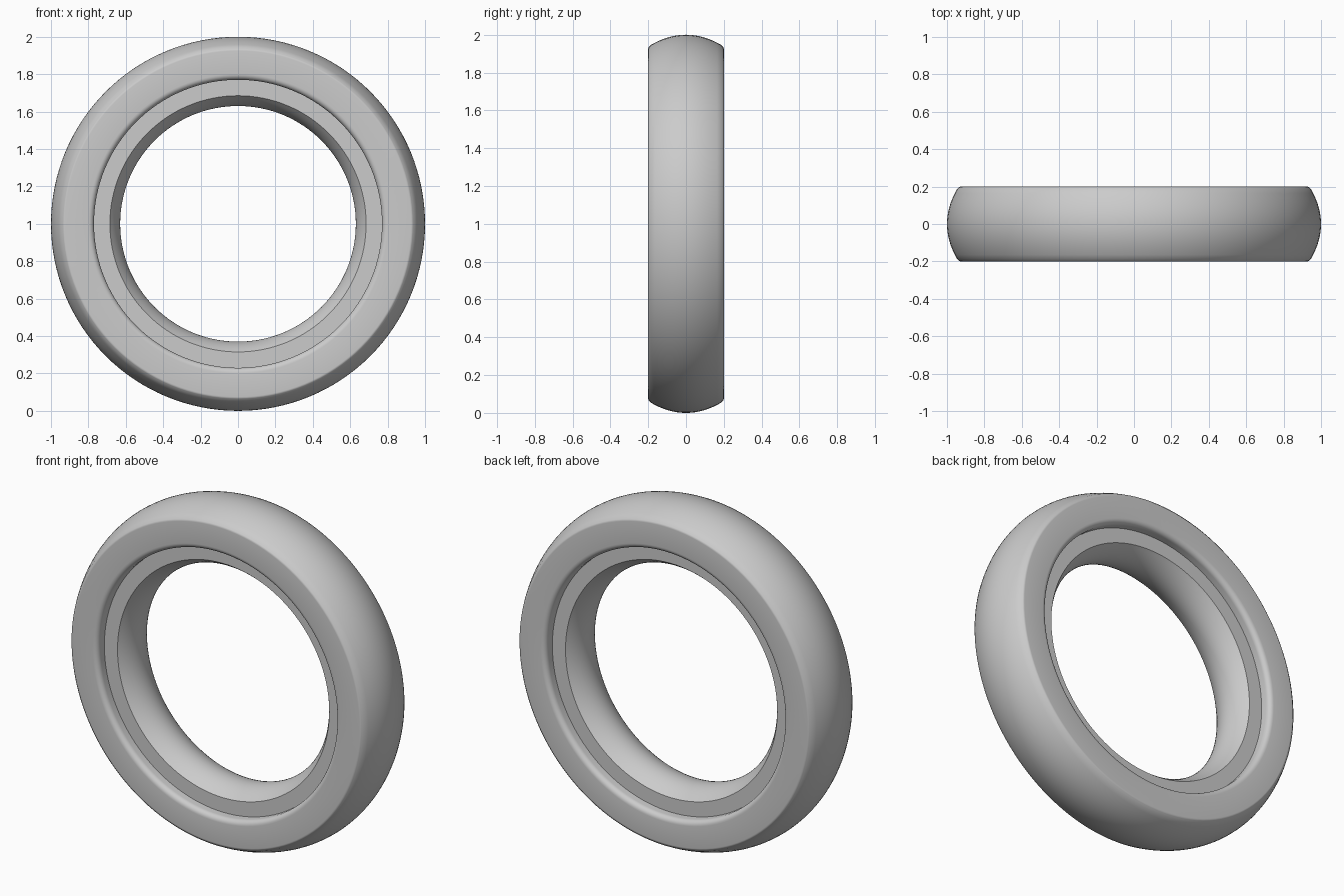
import bpy, bmesh, math

if "Cube" in bpy.data.objects:
    bpy.data.objects.remove(bpy.data.objects["Cube"])

SEG = 128
CENTRE_Z = 1.0


def arc(r0, y0, rad_r, rad_y, a0, a1, n):
    """Elliptical arc of (radius, y) points, angles in degrees."""
    pts = []
    for i in range(n + 1):
        a = math.radians(a0 + (a1 - a0) * i / n)
        pts.append((r0 + rad_r * math.cos(a), y0 + rad_y * math.sin(a)))
    return pts


def revolve(name, profile):
    """Spin a closed (radius, y) profile around the wheel's y axis."""
    bm = bmesh.new()
    rings = []
    for s in range(SEG):
        t = 2 * math.pi * s / SEG
        rings.append([bm.verts.new((r * math.cos(t), y, CENTRE_Z + r * math.sin(t)))
                      for r, y in profile])
    n = len(profile)
    for s in range(SEG):
        a, b = rings[s], rings[(s + 1) % SEG]
        for i in range(n):
            j = (i + 1) % n
            bm.faces.new((a[i], a[j], b[j], b[i]))
    bmesh.ops.recalc_face_normals(bm, faces=bm.faces)
    mesh = bpy.data.meshes.new(name)
    bm.to_mesh(mesh)
    bm.free()
    obj = bpy.data.objects.new(name, mesh)
    bpy.context.collection.objects.link(obj)
    bpy.ops.object.select_all(action='DESELECT')
    obj.select_set(True)
    bpy.context.view_layer.objects.active = obj
    bpy.ops.object.shade_smooth_by_angle(angle=math.radians(35))
    return obj


def mirrored(half):
    """Complete a half profile (y >= 0) with its mirror image."""
    return half + [(r, -y) for r, y in reversed(half) if y > 1e-6]


# Tyre: crowned tread, small rounded shoulder, flat sidewall, rounded bead lip
tread = [(1 - 0.055 * (y / 0.188) ** 2, y) for y in [0.188 * i / 8 for i in range(9)]]
shoulder = arc(0.925, 0.182, 0.017, 0.018, 35, 90, 4)
lip = arc(0.80, 0.17, 0.03, 0.03, 90, 180, 6)
tyre_half = tread + shoulder + lip + [(0.77, 0.12)]
revolve("tyre", mirrored(tyre_half))

# Rim: flat recessed side bands and an inner face bulging towards the axle
bulge = [(0.63 + 0.055 * (y / 0.135) ** 2, y) for y in [0.135 * i / 8 for i in range(9)]]
rim_half = bulge + [(0.775, 0.135)]
revolve("rim", mirrored(rim_half))
